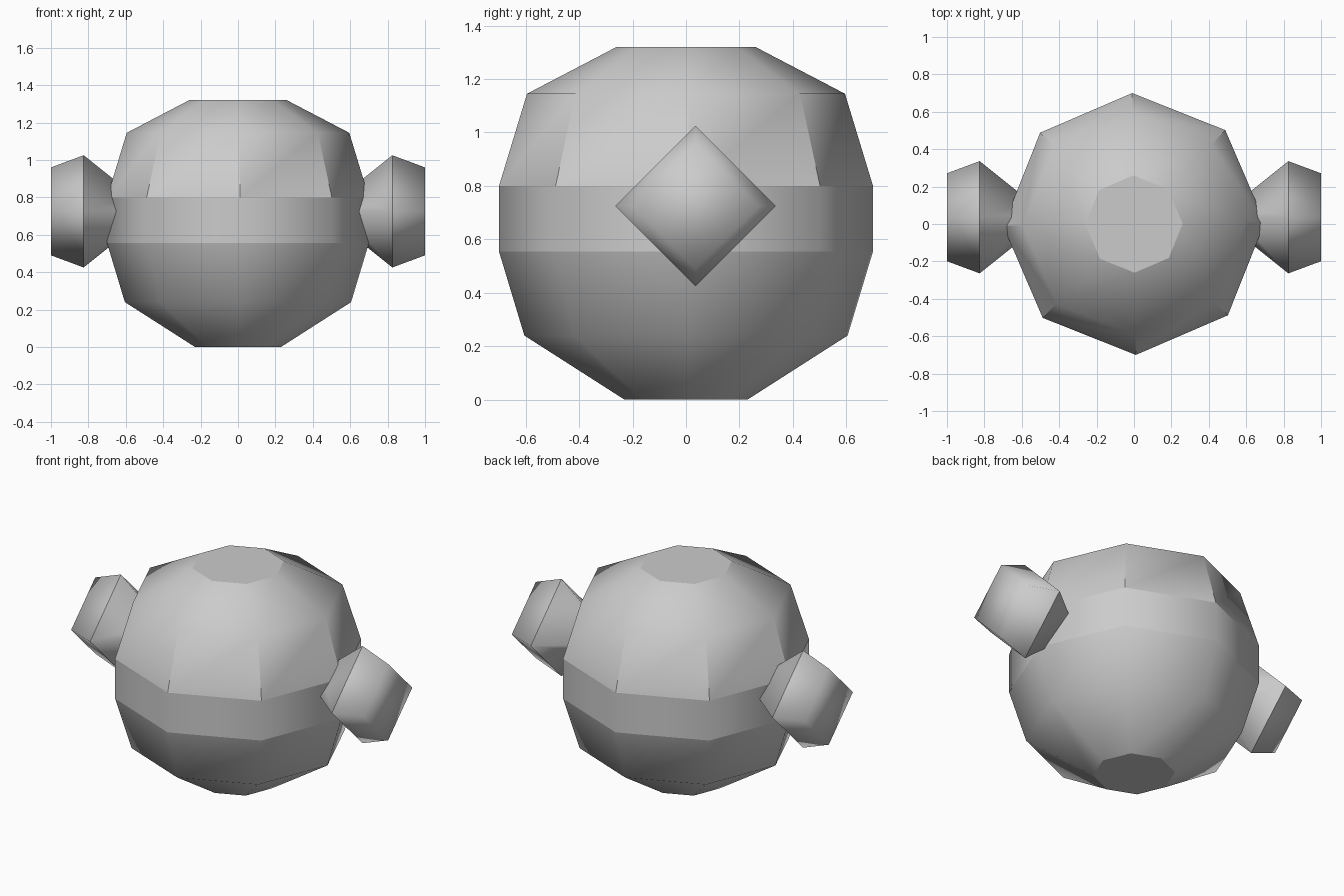
import bpy, bmesh, math

if "Cube" in bpy.data.objects:
    bpy.data.objects.remove(bpy.data.objects["Cube"])

grey = bpy.data.materials.new("plain grey")
grey.diffuse_color = (0.6, 0.6, 0.6, 1)
grey.use_nodes = True
grey.node_tree.nodes["Principled BSDF"].inputs["Base Color"].default_value = grey.diffuse_color


def lathe(name, profile, sides, axis, centre=(0, 0, 0), turn=0.0, sharp_rings=(), sharp_bands=()):
    """Closed ring stack of (position along axis, radius) points."""
    bm = bmesh.new()
    rings = []
    for h, r in profile:
        ring = []
        for i in range(sides):
            a = turn + 2 * math.pi * i / sides
            u, v = r * math.cos(a), r * math.sin(a)
            p = (u, v, h) if axis == 'Z' else (h, u, v)
            ring.append(bm.verts.new([p[k] + centre[k] for k in range(3)]))
        rings.append(ring)
    bm.faces.new(rings[0])
    bm.faces.new(rings[-1])
    for low, high in zip(rings, rings[1:]):
        for i in range(sides):
            j = (i + 1) % sides
            bm.faces.new((low[i], low[j], high[j], high[i]))
    bmesh.ops.recalc_face_normals(bm, faces=bm.faces[:])
    for f in bm.faces:
        f.smooth = True
    # creases around chosen rings and along chosen bands
    for k in sharp_rings:
        for i in range(sides):
            bm.edges.get((rings[k][i], rings[k][(i + 1) % sides])).smooth = False
    for k in sharp_bands:
        for i in range(sides):
            bm.edges.get((rings[k][i], rings[k + 1][i])).smooth = False
    mesh = bpy.data.meshes.new(name)
    bm.to_mesh(mesh)
    bm.free()
    mesh.materials.append(grey)
    obj = bpy.data.objects.new(name, mesh)
    bpy.context.collection.objects.link(obj)
    return obj


# Eight-sided rounded body with a belt and a creased upper dome
lathe("body",
      [(0, 0.23), (0.24, 0.605), (0.555, 0.70), (0.80, 0.70), (1.145, 0.595), (1.32, 0.26)],
      8, 'Z', turn=math.radians(0.8), sharp_rings=(0, 2, 3, 5), sharp_bands=(3,))

# Diamond-section knobs on both sides
for side, s in (("left", -1), ("right", 1)):
    lathe(side + "_knob",
          [(s * 0.55, 0.08), (s * 0.825, 0.30), (s * 1.0, 0.235)],
          4, 'X', centre=(0, 0.036, 0.725), sharp_rings=(0, 1))
